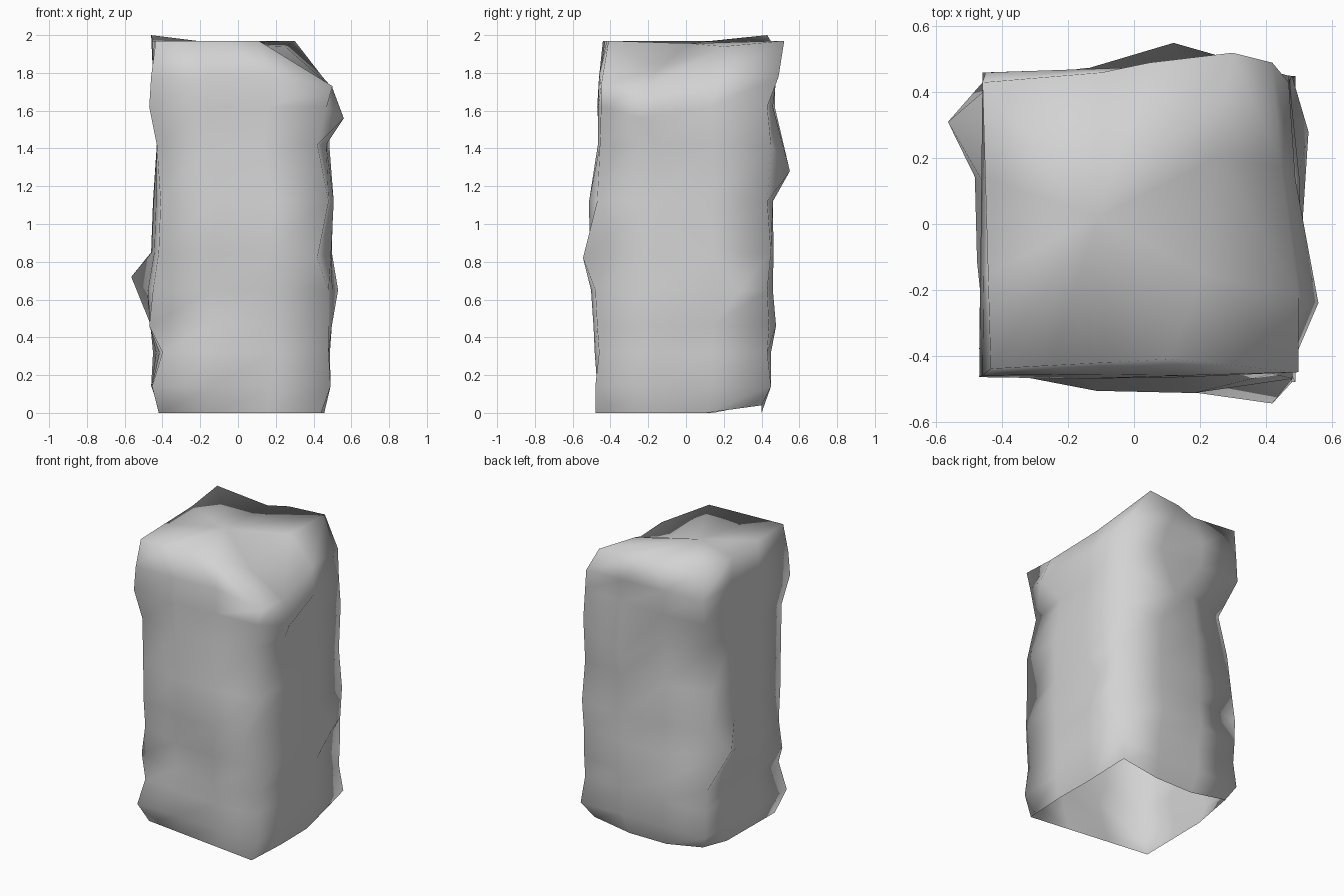
import bpy
import bmesh
from mathutils import Vector

default_cube = bpy.data.objects.get("Cube")
if default_cube:
    bpy.data.objects.remove(default_cube, do_unlink=True)

# One plain stone colour
stone = bpy.data.materials.new("light_grey_stone")
stone.use_nodes = True
stone_colour = (0.65, 0.65, 0.65, 1)
stone.diffuse_color = stone_colour
stone.node_tree.nodes["Principled BSDF"].inputs["Base Color"].default_value = stone_colour

# Cross-sections: height, four corners going round from the front at -x,
# then how far the front, +x, back and -x sides swell out
sections = [
    (0, (-.42, -.37), (.44, -.48), (.43, .4), (-.41, .4), (0, .02, 0, 0)),
    (.14, (-.455, -.45), (.49, -.48), (.49, .45), (-.46, .45), (0, 0, 0, 0)),
    (.32, (-.4, -.44), (.48, -.46), (.47, .43), (-.45, .43), (.03, .01, .02, 0)),
    (.46, (-.47, -.38), (.48, -.47), (.47, .44), (-.46, .43), (.05, .02, .04, 0)),
    (.65, (-.45, -.37), (.48, -.48), (.48, .43), (-.47, .4), (.06, .02, .04, .02)),
    (.85, (-.42, -.43), (.47, -.49), (.48, .45), (-.46, .4), (.04, .02, .03, .01)),
    (1.12, (-.41, -.45), (.48, -.47), (.47, .43), (-.45, .37), (.05, .03, .05, .01)),
    (1.42, (-.43, -.43), (.42, -.455), (.47, .45), (-.43, .31), (.02, .03, .05, 0)),
    (1.62, (-.47, -.465), (.47, -.45), (.47, .43), (-.46, .46), (.01, .02, .02, 0)),
    (1.78, (-.46, -.46), (.5, -.45), (.42, .49), (-.45, .46), (0, 0, 0, 0)),
    (1.97, (-.435, -.44), (.11, -.41), (.3, .52), (-.46, .43), (0, 0, 0, 0)),
]

# Lumps and notches: the nearest free vertex moves here
chips = [
    (-.565, .31, .72), (.53, .28, .65), (.56, -.24, 1.56),
    (.12, .55, 1.28), (.42, -.545, .82),
    (-.41, .4, .05), (.42, .4, .04), (-.46, .43, 2),
    (.21, -.15, 1.82), (.25, .2, 1.94), (-.1, .46, 1.95),
    (.5, -.45, 1.73), (.5, -.22, 1.72), (.16, -.46, 1.79),
]


def section_points(height, corners, swells):
    """Corner and two swollen side points for each edge."""
    corners = [Vector((x, y, height)) for x, y in corners]
    for i, start in enumerate(corners):
        end = corners[(i + 1) % len(corners)]
        along = (end - start).normalized()
        outward = Vector((along.y, -along.x, 0)) * swells[i]
        yield start
        yield start.lerp(end, 1 / 3) + outward
        yield start.lerp(end, 2 / 3) + outward


def bridge(bm, lower, upper):
    for i in range(len(lower)):
        j = (i + 1) % len(lower)
        bm.faces.new((lower[i], lower[j], upper[j], upper[i]))


def cap(bm, ring):
    """Close a ring with a fan around its middle."""
    middle = sum((v.co for v in ring), Vector()) / len(ring)
    centre = bm.verts.new(middle)
    for i in range(len(ring)):
        bm.faces.new((ring[i], ring[(i + 1) % len(ring)], centre))


# Rough pillar body, open underneath
bm = bmesh.new()
rings = []
for height, *corners, swells in sections:
    points = section_points(height, corners, swells)
    rings.append([bm.verts.new(p) for p in points])

# The upper front and back corners keep their places
fixed = {rings[-1][3], rings[-1][6]}
for chip in chips:
    target = Vector(chip)
    free = [v for v in bm.verts if v not in fixed]
    nearest = min(free, key=lambda v: (v.co - target).length)
    nearest.co = target
    fixed.add(nearest)

for lower, upper in zip(rings, rings[1:]):
    bridge(bm, lower, upper)
cap(bm, rings[-1])
for face in bm.faces:
    face.smooth = True

mesh = bpy.data.meshes.new("stone_pillar")
bm.to_mesh(mesh)
bm.free()
mesh.materials.append(stone)
pillar = bpy.data.objects.new("stone_pillar", mesh)
bpy.context.collection.objects.link(pillar)
